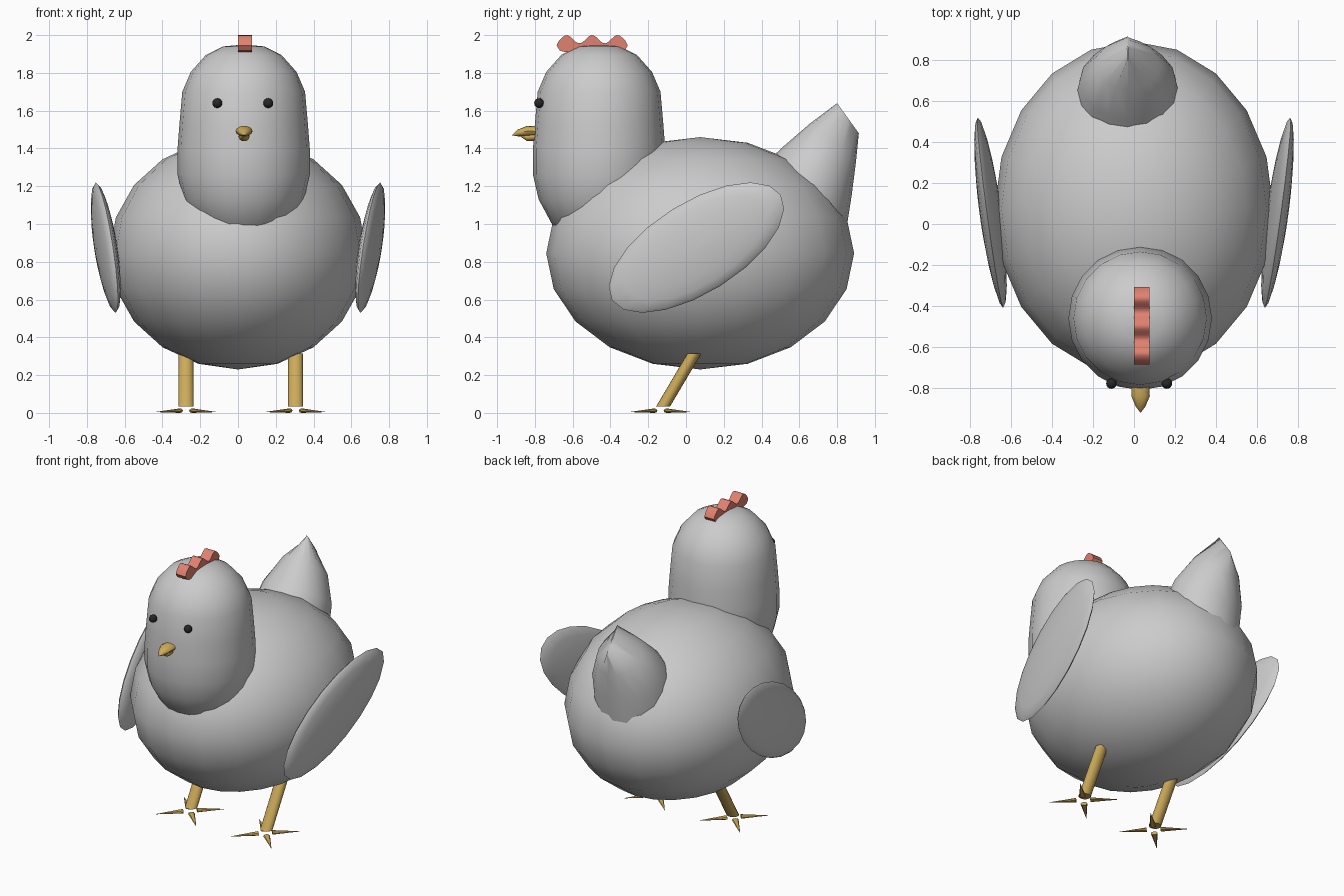
import bpy, bmesh
from math import sin, cos, pi, radians
from mathutils import Vector, Matrix

if "Cube" in bpy.data.objects:
    bpy.data.objects.remove(bpy.data.objects["Cube"])


def material(name, rgb):
    m = bpy.data.materials.new(name)
    m.diffuse_color = (*rgb, 1)
    m.use_nodes = True
    m.node_tree.nodes["Principled BSDF"].inputs["Base Color"].default_value = m.diffuse_color
    return m


GOLD = material("gold", (0.60, 0.40, 0.10))
RED = material("comb red", (0.75, 0.22, 0.16))
BLACK = material("eye black", (0.02, 0.02, 0.02))


def finish(name, bm, mat=None, angle=40):
    bmesh.ops.remove_doubles(bm, verts=bm.verts, dist=0.0005)
    bmesh.ops.recalc_face_normals(bm, faces=bm.faces)
    me = bpy.data.meshes.new(name)
    bm.to_mesh(me)
    bm.free()
    ob = bpy.data.objects.new(name, me)
    bpy.context.collection.objects.link(ob)
    if mat:
        me.materials.append(mat)
    bpy.ops.object.select_all(action='DESELECT')
    bpy.context.view_layer.objects.active = ob
    ob.select_set(True)
    bpy.ops.object.shade_smooth_by_angle(angle=radians(angle))
    return ob


def loft(bm, rings):
    """Skin a list of equally long point rings and cap both ends."""
    loops = [[bm.verts.new(p) for p in r] for r in rings]
    n = len(loops[0])
    for a, b in zip(loops, loops[1:]):
        for i in range(n):
            j = (i + 1) % n
            bm.faces.new((a[i], a[j], b[j], b[i]))
    bm.faces.new(loops[0])
    bm.faces.new(loops[-1])


def ring(c, u, v, n):
    c, u, v = Vector(c), Vector(u), Vector(v)
    return [c + u * cos(2 * pi * i / n) + v * sin(2 * pi * i / n) for i in range(n)]


def ellipsoid(name, loc, radii, seg=20, mat=None):
    bm = bmesh.new()
    bmesh.ops.create_uvsphere(bm, u_segments=seg, v_segments=seg // 2, radius=1)
    bmesh.ops.transform(bm, matrix=Matrix.LocRotScale(Vector(loc), None, Vector(radii)), verts=bm.verts)
    return finish(name, bm, mat)


# Body
ellipsoid("body", (0, 0.075, 0.845), (0.68, 0.815, 0.615))

# Head and neck, a lathed dome that narrows inside the body
profile = [(0.001, 1.95), (0.11, 1.94), (0.2, 1.895), (0.28, 1.805), (0.325, 1.70), (0.34, 1.53),
           (0.35, 1.40), (0.35, 1.26), (0.32, 1.13), (0.25, 1.00), (0.13, 0.91), (0.001, 0.88)]
bm = bmesh.new()
loft(bm, [ring((0.03, -0.46, z), (r, 0, 0), (0, r, 0), 20) for r, z in profile])
finish("head", bm)

# Scalloped comb
top = []
for k in range(25):
    t = k / 24
    top.append((-0.672 + 0.35 * t, 1.978 + 0.022 * cos(2 * pi * (t * 2.6 - 1.3))))
outline = [(-0.64, 1.91), (-0.668, 1.918), (-0.685, 1.945)] + top + \
          [(-0.308, 1.945), (-0.325, 1.918), (-0.355, 1.91)]
bm = bmesh.new()
loft(bm, [[(x, y, z) for y, z in outline] for x in (0.0, 0.075)])
finish("comb", bm, RED)

# Eyes
for side, x in (("left", -0.11), ("right", 0.16)):
    ellipsoid(side + "_eye", (x, -0.778, 1.64), (0.026,) * 3, 16, BLACK)

# Beak halves
bm = bmesh.new()
loft(bm, [ring((0.032, y, z), (w, 0, 0), (0, 0, h), 12) for y, z, w, h in
          ((-0.77, 1.49, 0.042, 0.025), (-0.84, 1.492, 0.045, 0.028),
           (-0.89, 1.482, 0.024, 0.018), (-0.92, 1.47, 0.001, 0.001))])
finish("upper_beak", bm, GOLD)
bm = bmesh.new()
loft(bm, [ring((0.032, y, z), (w, 0, 0), (0, 0, h), 12) for y, z, w, h in
          ((-0.77, 1.465, 0.03, 0.022), (-0.84, 1.46, 0.028, 0.022), (-0.885, 1.47, 0.001, 0.001))])
finish("lower_beak", bm, GOLD)

# Tail, a cone pinched to a short ridge: (front y,z), (back y,z), half width
bm = bmesh.new()
rings = []
for f, b, w in (((0.42, 1.32), (0.85, 0.98), 0.25), ((0.515, 1.41), (0.877, 1.15), 0.235),
                ((0.66, 1.535), (0.90, 1.33), 0.155), ((0.80, 1.64), (0.915, 1.48), 0.003)):
    f, b = Vector((-0.03, *f)), Vector((-0.03, *b))
    rings.append(ring((f + b) / 2, (b - f) / 2, (w, 0, 0), 16))
loft(bm, rings)
finish("tail", bm)

# Wings, thin lenses that swing outward towards the rear tip
for side, s in (("left", -1), ("right", 1)):
    c = Vector((s * 0.70, 0.055, 0.875))
    major = Vector((s * 0.065, 0.447, 0.279))
    minor = Vector((0, -0.53, 0.85)) * 0.239
    out = Vector((s, -0.11, -0.07)).normalized() * 0.052
    bm = bmesh.new()
    loft(bm, [ring(c + out * h, major * r, minor * r, 20) for r, h in
              ((0.001, 1), (0.31, 0.93), (0.59, 0.76), (0.81, 0.52), (0.95, 0.26), (1, 0),
               (0.95, -0.26), (0.81, -0.52), (0.59, -0.76), (0.31, -0.93), (0.001, -1))])
    finish(side + "_wing", bm, None, 60)

# Legs and four-toed feet
for side, x in (("left", -0.275), ("right", 0.305)):
    bm = bmesh.new()
    loft(bm, [ring((x, y, z), (0.04, 0, 0), (0, 0.037, 0), 16)
              for y, z in ((-0.122, 0.033), (0.045, 0.315))])
    finish(side + "_leg", bm, GOLD)
    bm = bmesh.new()
    for k in range(4):
        a = pi / 4 + k * pi / 2
        d, p = Vector((cos(a), sin(a), 0)), Vector((-sin(a), cos(a), 0))
        c = Vector((x, -0.135, 0.0))
        loft(bm, [ring(c + d * 0.045 + Vector((0, 0, 0.012)), p * 0.022, (0, 0, 0.012), 8),
                  ring(c + d * 0.22 + Vector((0, 0, 0.005)), p * 0.001, (0, 0, 0.001), 8)])
    finish(side + "_foot", bm, GOLD)
